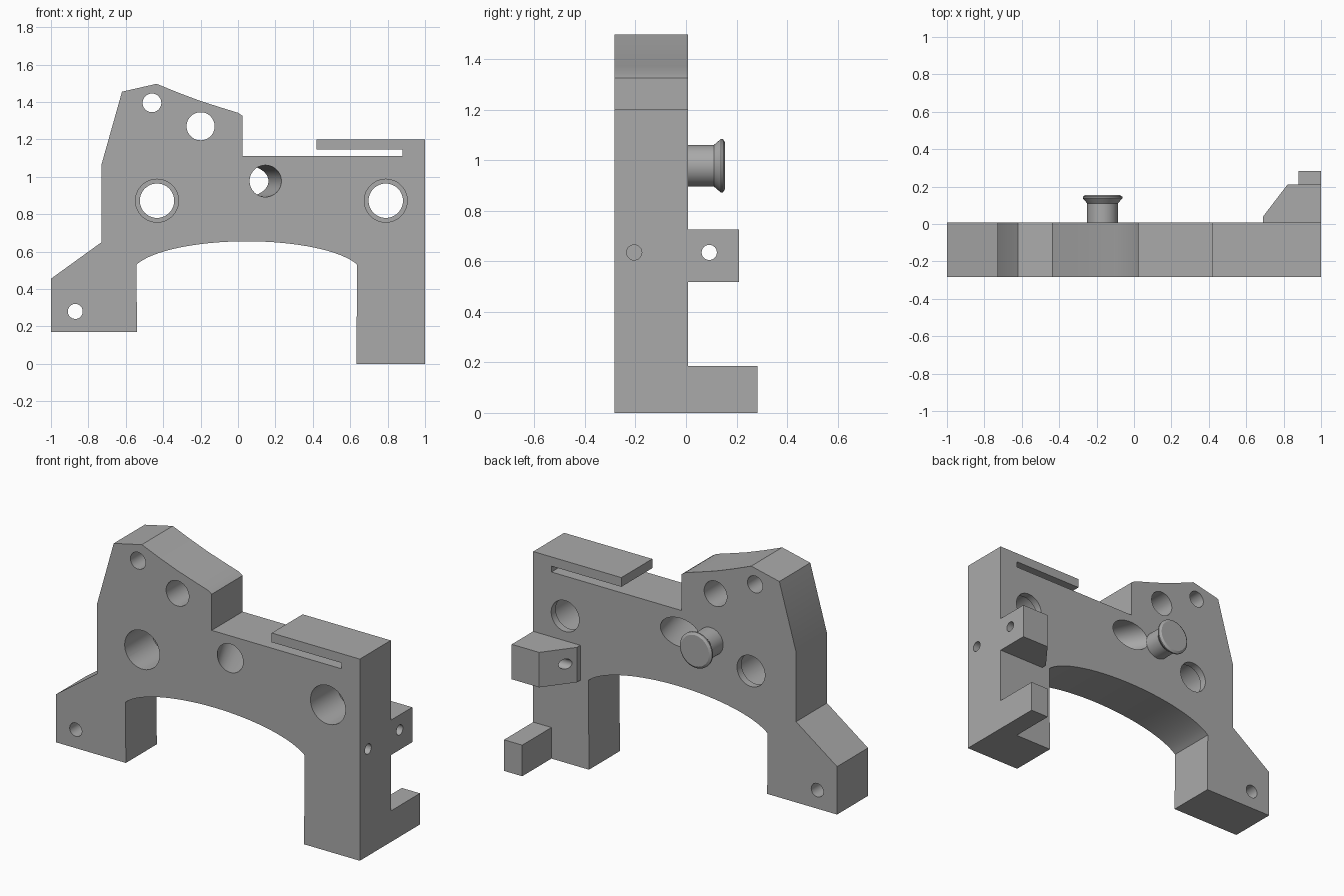
import bpy, bmesh, math
from mathutils import Matrix, Vector

if "Cube" in bpy.data.objects:
    bpy.data.objects.remove(bpy.data.objects["Cube"])

FRONT, BACK, FOOT_BACK = -0.283, 0.008, 0.283
SEG = 48

grey = bpy.data.materials.new("plain grey")
grey.use_nodes = True
grey.diffuse_color = (0.4, 0.4, 0.4, 1)
grey.node_tree.nodes["Principled BSDF"].inputs["Base Color"].default_value = (0.4, 0.4, 0.4, 1)


def loft(name, rings):
    """Solid through matching rings of points, capped at both ends."""
    bm = bmesh.new()
    loops = [[bm.verts.new(p) for p in ring] for ring in rings]
    n = len(loops[0])
    for a, b in zip(loops, loops[1:]):
        for i in range(n):
            j = (i + 1) % n
            bm.faces.new((a[i], a[j], b[j], b[i]))
    bm.faces.new(loops[0])
    bm.faces.new(loops[-1])
    bmesh.ops.recalc_face_normals(bm, faces=bm.faces)
    mesh = bpy.data.meshes.new(name)
    bm.to_mesh(mesh)
    bm.free()
    mesh.materials.append(grey)
    obj = bpy.data.objects.new(name, mesh)
    bpy.context.collection.objects.link(obj)
    return obj


def oval(x, y, z, rx, rz=None):
    """Ring facing along y."""
    rz = rz or rx
    angles = [2 * math.pi * i / SEG for i in range(SEG)]
    return [(x + rx * math.cos(a), y, z + rz * math.sin(a)) for a in angles]


def round_x(x, y, z, r):
    """Ring facing along x."""
    turn = Matrix.Rotation(math.pi / 2, 3, 'Z')
    return [Vector((x, y, z)) + turn @ Vector(p) for p in oval(0, 0, 0, r)]


def cut(obj, rings):
    """Subtract a lofted cutter and discard it."""
    cutter = loft("cutter", rings)
    cutter.hide_render = True
    mod = obj.modifiers.new("cut", 'BOOLEAN')
    mod.operation = 'DIFFERENCE'
    mod.solver = 'EXACT'
    mod.object = cutter
    bpy.context.view_layer.update()
    done = obj.evaluated_get(bpy.context.evaluated_depsgraph_get())
    mesh = bpy.data.meshes.new_from_object(done)
    obj.modifiers.clear()
    obj.data = mesh
    bpy.data.objects.remove(cutter)


def smooth(obj):
    bpy.ops.object.select_all(action='DESELECT')
    obj.select_set(True)
    bpy.context.view_layer.objects.active = obj
    bpy.ops.object.shade_smooth_by_angle(angle=math.radians(25))


# Main plate outline, with the slotted ledge and the arch underneath
outline = [(-1, .17), (-1, .455), (-.73, .65), (-.73, 1.065), (-.62, 1.455),
           (-.435, 1.497), (-.32, 1.45), (-.2, 1.405), (-.1, 1.373), (0, 1.342),
           (.025, 1.325), (.025, 1.11), (.88, 1.11), (.88, 1.145), (.42, 1.145),
           (.42, 1.2), (1, 1.2), (1, 0), (.633, 0)]
limit = math.acos(.59 / .62)
for i in range(33):
    a = limit + (math.pi - 2 * limit) * i / 32
    outline.append((.047 + .62 * math.cos(a), .475 + .18 * math.sin(a)))
outline.append((-.54, .17))
body = loft("main_plate", [[(x, y, z) for x, z in outline] for y in (FRONT, BACK)])

# Straight round holes
for x, z, r in [(-.46, 1.395, .05), (-.2, 1.27, .075), (-.87, .28, .04),
                (-.433, .872, .092), (.79, .872, .092)]:
    cut(body, [oval(x, -.5, z, r), oval(x, .5, z, r)])

# Wide bores that stop at a thin lip near the back
for x in (-.433, .79):
    cut(body, [oval(x, -.5, .872, .115), oval(x, -.035, .872, .115)])

# Slanted hole, round in front and oval behind
cut(body, [oval(.147, FRONT - .03, .977, .085), oval(.147, FRONT, .977, .085),
           oval(.033, BACK, .977, .13, .085), oval(.033, BACK + .03, .977, .13, .085)])

# Blind hole in the side
cut(body, [round_x(.75, -.205, .635, .03), round_x(1.1, -.205, .635, .03)])
smooth(body)

# Bevelled lug behind the leg, with a cross hole
lug_plan = [(.69, BACK), (.69, .04), (.82, .21), (1, .21), (1, BACK)]
lug = loft("rear_lug", [[(x, y, z) for x, y in lug_plan] for z in (.517, .725)])
cut(lug, [round_x(.5, .092, .635, .03), round_x(1.2, .092, .635, .03)])
smooth(lug)

# Foot block
foot_plan = [(.88, BACK), (.88, FOOT_BACK), (1, FOOT_BACK), (1, BACK)]
loft("rear_foot", [[(x, y, z) for x, y in foot_plan] for z in (0, .185)])

# Flanged peg
peg_profile = [(BACK, .082), (.11, .082), (.138, .106), (.146, .106), (.155, .092)]
smooth(loft("rear_peg", [oval(-.168, y, .978, r) for y, r in peg_profile]))
